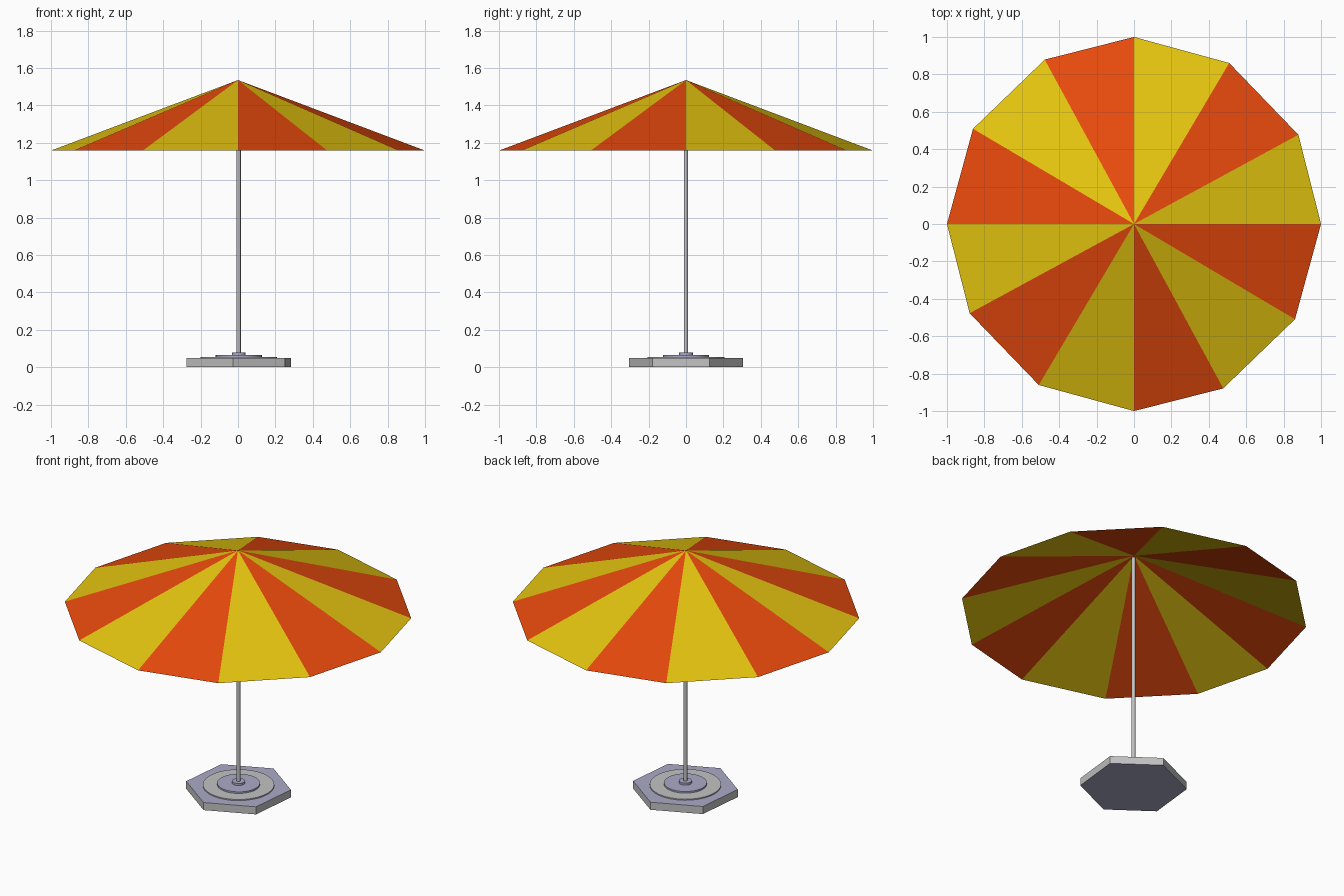
import bpy, bmesh
from math import radians, cos, sin

cube = bpy.data.objects.get("Cube")
if cube:
    bpy.data.objects.remove(cube, do_unlink=True)


def material(name, rgb):
    m = bpy.data.materials.new(name)
    m.use_nodes = True
    m.diffuse_color = (*rgb, 1)
    m.node_tree.nodes["Principled BSDF"].inputs["Base Color"].default_value = (*rgb, 1)
    return m


yellow = material("yellow_fabric", (0.79, 0.56, 0.005))
orange = material("orange_fabric", (0.83, 0.07, 0.004))
grey = material("grey_metal", (0.54, 0.54, 0.54))
lavender = material("lavender_grey", (0.40, 0.40, 0.57))


def disc(name, radius, z0, z1, sides, turn=0, mats=(grey,), smooth=True):
    """Upright prism or cylinder; a second material goes on the flat caps."""
    bpy.ops.mesh.primitive_cylinder_add(vertices=sides, radius=radius, depth=z1 - z0,
                                        location=(0.004, 0, (z0 + z1) / 2))
    ob = bpy.context.object
    ob.name = name
    ob.rotation_euler.z = radians(turn)
    for m in mats:
        ob.data.materials.append(m)
    if len(mats) > 1:
        for p in ob.data.polygons:
            p.material_index = int(abs(p.normal.z) > 0.5)
    if smooth:
        bpy.ops.object.shade_smooth_by_angle(angle=radians(35))
    return ob


# Weighted hexagonal foot with stacked discs and a collar
disc("base_slab", 0.306, 0, 0.048, 6, turn=-6, mats=(grey, lavender), smooth=False)
disc("lower_disc", 0.205, 0.046, 0.055, 32)
disc("upper_disc", 0.123, 0.053, 0.065, 32, mats=(lavender,))
disc("pole_collar", 0.037, 0.063, 0.078, 24, mats=(lavender,))

# Pole reaching up to the canopy tip
disc("pole", 0.011, 0.07, 1.52, 12)

# Open twelve-panel canopy, a thin sheet with alternating colours
bm = bmesh.new()
tip = bm.verts.new((0, 0, 1.535))
angles = [radians(90 * q + a) for q in range(4) for a in (0, 28.5, 59.4)]
rim = [bm.verts.new((cos(a), sin(a), 1.158)) for a in angles]
for i in range(len(rim)):
    face = bm.faces.new((tip, rim[i], rim[(i + 1) % len(rim)]))
    face.material_index = i % 2
mesh = bpy.data.meshes.new("canopy")
bm.to_mesh(mesh)
bm.free()
mesh.materials.append(yellow)
mesh.materials.append(orange)
bpy.context.collection.objects.link(bpy.data.objects.new("canopy", mesh))
